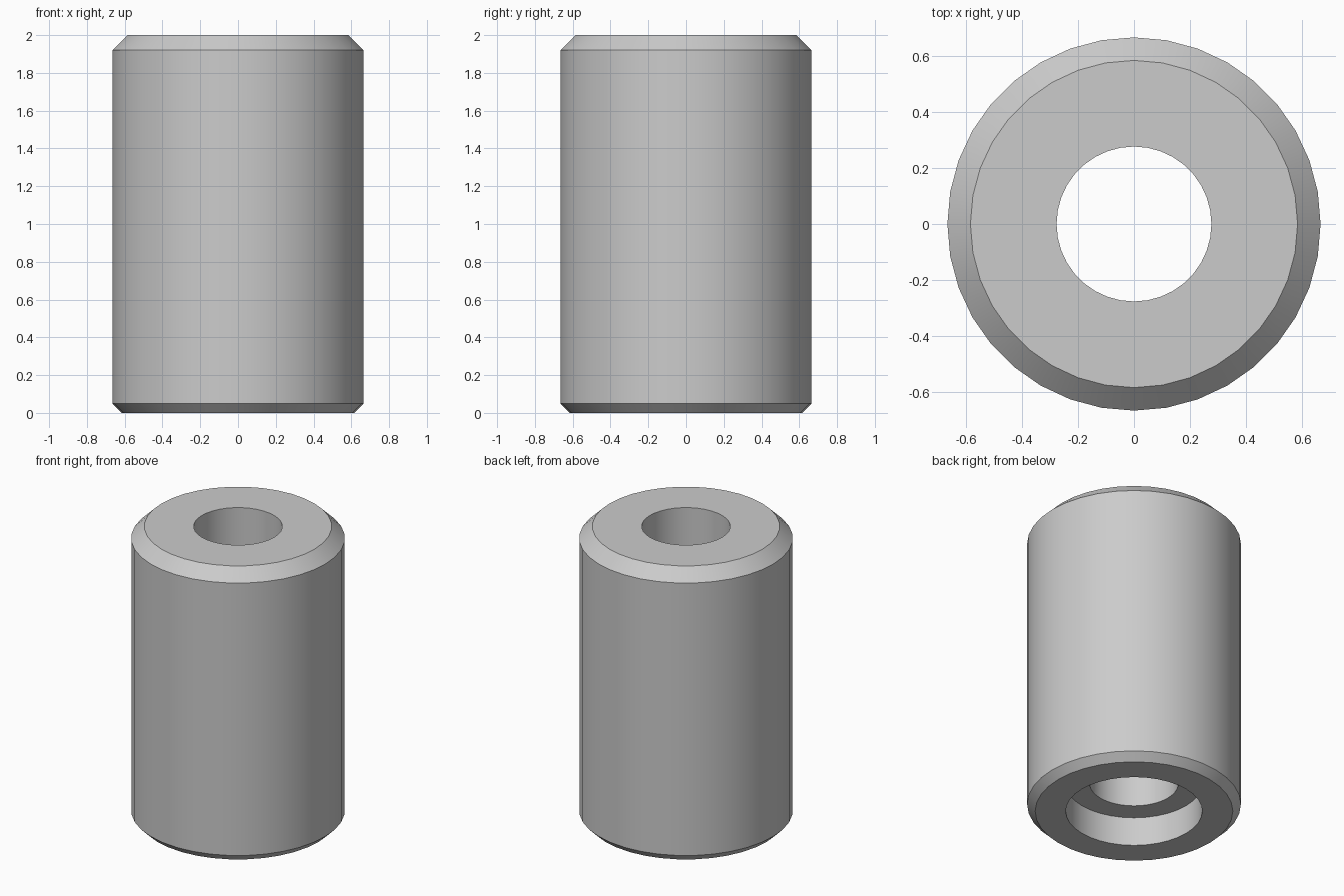
import bpy, bmesh, math

if "Cube" in bpy.data.objects:
    bpy.data.objects.remove(bpy.data.objects["Cube"])

SIDES = 36

# Closed half cross-section (radius, z): chamfered body, through bore, counterbore below
profile = [
    (0.425, 0.0), (0.615, 0.0), (0.665, 0.05), (0.665, 1.92),
    (0.583, 2.0), (0.276, 2.0), (0.276, 0.198), (0.425, 0.198),
]

bm = bmesh.new()
rings = []
for i in range(SIDES):
    a = 2 * math.pi * i / SIDES
    rings.append([bm.verts.new((r * math.cos(a), r * math.sin(a), z)) for r, z in profile])

# Join neighbouring sections with quads
n = len(profile)
for i in range(SIDES):
    a, b = rings[i], rings[(i + 1) % SIDES]
    for j in range(n):
        k = (j + 1) % n
        bm.faces.new((a[j], b[j], b[k], a[k]))
bmesh.ops.recalc_face_normals(bm, faces=bm.faces)

mesh = bpy.data.meshes.new("bushing")
bm.to_mesh(mesh)
bm.free()
bushing = bpy.data.objects.new("bushing", mesh)
bpy.context.collection.objects.link(bushing)

# Smooth round walls, sharp chamfer edges
bpy.context.view_layer.objects.active = bushing
bushing.select_set(True)
bpy.ops.object.shade_smooth_by_angle(angle=math.radians(30))
